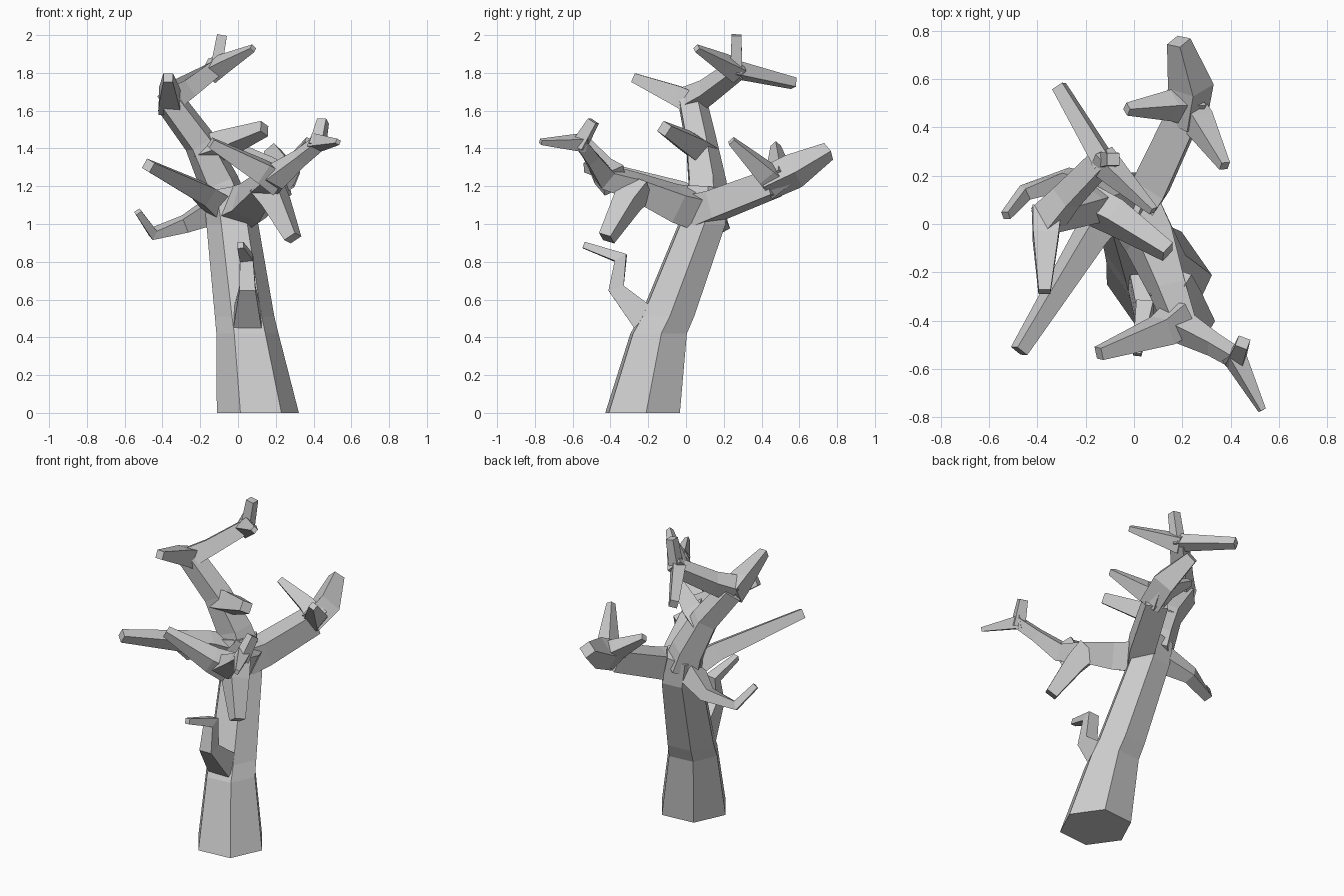
import bpy, bmesh, math
from mathutils import Vector


def limb(name, path, sides=4, turn=0.0, level=0):
    """Faceted tapering tube through (x, y, z, radius); the first `level` rings stay horizontal."""
    pts = [Vector(p[:3]) for p in path]
    bm = bmesh.new()
    rings, u = [], None
    for i, p in enumerate(pts):
        a = (p - pts[i - 1]).normalized() if i else Vector()
        b = (pts[i + 1] - p).normalized() if i < len(pts) - 1 else Vector()
        t = Vector((0, 0, 1)) if i < level else (a + b).normalized()
        if u is None:
            u = Vector((1, 0, 0)) if abs(t.z) > 0.85 else t.cross(Vector((0, 0, 1)))
        u = (u - t * u.dot(t)).normalized()
        v = t.cross(u)
        ring = []
        for k in range(sides):
            ang = math.tau * k / sides + math.radians(turn)
            ring.append(bm.verts.new(p + (u * math.cos(ang) + v * math.sin(ang)) * path[i][3]))
        rings.append(ring)
    for r, s in zip(rings, rings[1:]):
        for k in range(sides):
            j = (k + 1) % sides
            bm.faces.new((r[k], r[j], s[j], s[k]))
    bm.faces.new(rings[0][::-1])
    bm.faces.new(rings[-1])
    bmesh.ops.recalc_face_normals(bm, faces=bm.faces)
    me = bpy.data.meshes.new(name)
    bm.to_mesh(me)
    bm.free()
    ob = bpy.data.objects.new(name, me)
    bpy.context.collection.objects.link(ob)


# leaning six-sided trunk
limb("trunk", [(.105, -.23, 0, .218), (.05, -.145, .42, .165), (.035, -.1, .51, .158),
               (-.03, .085, 1.0, .138), (-.065, .105, 1.18, .12)], 6, 5, level=4)
# upper trunk
limb("upper_trunk", [(-.06, .105, 1.1, .125), (-.1, .105, 1.22, .11), (-.2, .075, 1.43, .09),
                     (-.36, .03, 1.645, .082)], 5, 20)

# crown: forward stub and the limb leaning back, with its three twigs
limb("crown_front_branch", [(-.36, .05, 1.63, .085), (-.365, -.05, 1.68, .075),
                            (-.37, -.28, 1.775, .035)], 4, 45)
limb("crown_limb", [(-.36, .02, 1.65, .085), (-.28, .11, 1.70, .07), (-.13, .265, 1.815, .06)], 4, 20)
limb("crown_twig_up", [(-.12, .265, 1.80, .045), (-.085, .268, 2.0, .037)], 4, 45)
limb("crown_twig_front", [(-.14, .27, 1.81, .07), (-.07, .2, 1.85, .055), (.08, .055, 1.93, .022)])
limb("crown_twig_back", [(-.12, .25, 1.82, .055), (-.31, .57, 1.745, .036)], 4, 30)

# short branch from the upper trunk toward the front
limb("middle_branch", [(-.2, .09, 1.38, .085), (-.08, .03, 1.42, .08), (.14, -.115, 1.505, .045)], 4, 15)

# left branches
limb("left_front_branch", [(-.08, .1, 1.08, .1), (-.18, -.05, 1.16, .075), (-.475, -.525, 1.31, .04)], 4, 20)
limb("left_hooked_branch", [(-.12, .12, 1.08, .09), (-.28, .185, 1.0, .055), (-.45, .13, .95, .038),
                            (-.53, .035, 1.065, .024)], 4, 20)

# back limb and its fork
limb("back_limb", [(0, .07, 1.07, .12), (.07, .16, 1.10, .105), (.21, .46, 1.215, .095)], 4, 45)
limb("back_fork_far", [(.21, .42, 1.21, .09), (.235, .57, 1.28, .095), (.185, .755, 1.385, .05)], 4, 10)
limb("back_fork_right", [(.2, .49, 1.21, .09), (.27, .42, 1.27, .07), (.375, .24, 1.44, .027)])
limb("back_fork_left", [(.24, .49, 1.22, .09), (.15, .49, 1.30, .065), (-.03, .475, 1.415, .027)])

# front right limb with its fork, side branch and drooping branch
limb("front_limb", [(0, .05, 1.08, .125), (.06, -.06, 1.11, .115), (.14, -.27, 1.2, .085),
                    (.2, -.43, 1.25, .075), (.33, -.5, 1.35, .05), (.43, -.56, 1.43, .045)], 4, 20)
limb("front_fork_twig_out", [(.41, -.54, 1.43, .055), (.53, -.77, 1.435, .018)], 4, 20)
limb("front_fork_twig_up", [(.42, -.57, 1.41, .05), (.45, -.49, 1.545, .036)], 4, 45)
limb("front_side_branch", [(.2, -.38, 1.23, .095), (.12, -.44, 1.28, .08), (-.145, -.535, 1.43, .036)], 4, 20)
limb("front_drooping_branch", [(.15, -.25, 1.2, .1), (.2, -.31, 1.12, .085), (.29, -.42, .925, .05)], 4, 20)

# low crooked branch on the trunk front
limb("low_crooked_branch", [(.05, -.22, .5, .105), (.05, -.37, .66, .06), (.045, -.345, .82, .05),
                            (.012, -.54, .888, .024)], 4, 45)
